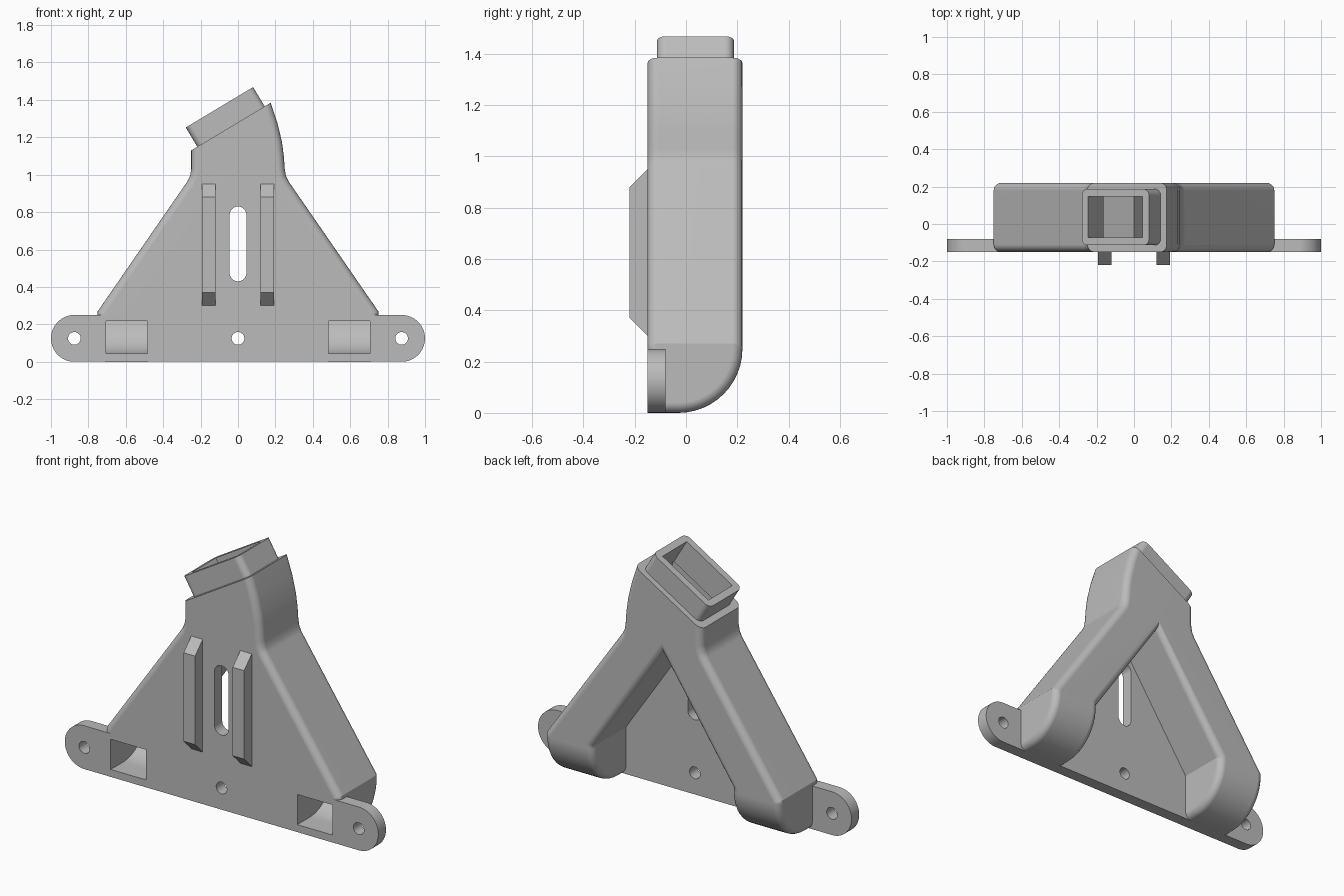
import bpy, bmesh
from math import pi, sin, cos, radians
from mathutils import Matrix, Vector

if "Cube" in bpy.data.objects:
    bpy.data.objects.remove(bpy.data.objects["Cube"])

grey = bpy.data.materials.new("plain_grey")
grey.use_nodes = True
grey.diffuse_color = (0.5, 0.5, 0.5, 1)
grey.node_tree.nodes["Principled BSDF"].inputs["Base Color"].default_value = (0.5, 0.5, 0.5, 1)

FRONT, BACK = -0.15, 0.22


def finish(bm, name):
    bmesh.ops.recalc_face_normals(bm, faces=bm.faces)
    mesh = bpy.data.meshes.new(name)
    bm.to_mesh(mesh)
    bm.free()
    mesh.materials.append(grey)
    ob = bpy.data.objects.new(name, mesh)
    bpy.context.collection.objects.link(ob)
    return ob


def extrude(points, depth):
    """Closed outline of 3D points swept along a vector."""
    bm = bmesh.new()
    face = bm.faces.new([bm.verts.new(p) for p in points])
    geom = bmesh.ops.extrude_face_region(bm, geom=[face], use_keep_orig=True)["geom"]
    verts = [g for g in geom if isinstance(g, bmesh.types.BMVert)]
    bmesh.ops.translate(bm, verts=verts, vec=depth)
    bmesh.ops.recalc_face_normals(bm, faces=bm.faces)
    return bm


def prism(points, y0, y1):
    return extrude([(x, y0, z) for x, z in points], (0, y1 - y0, 0))


def stadium(cx, cz, hx, hz, r, n=32):
    """Circle stretched by hx or hz; gives a hole, slot or strip."""
    pts = []
    for i in range(n):
        a = 2 * pi * (i + 0.5) / n
        c, s = cos(a), sin(a)
        pts.append((cx + r * c + (hx if c > 0 else -hx), cz + r * s + (hz if s > 0 else -hz)))
    return pts


def round_heel(bm, radius):
    """Large round where the back of each leg turns under."""
    low = min(v.co.z for v in bm.verts)
    back = max(v.co.y for v in bm.verts)
    edges = [e for e in bm.edges
             if all(abs(v.co.z - low) < 1e-4 and abs(v.co.y - back) < 1e-4 for v in e.verts)]
    bmesh.ops.bevel(bm, geom=edges, offset=radius, offset_type='OFFSET', segments=12,
                    profile=0.5, affect='EDGES', clamp_overlap=False)
    bm.normal_update()


def is_side(face):
    n = face.normal
    return abs(n.y) < 0.01 and -0.9 < n.z < 0.8


def is_mouth(face):
    return abs(face.normal.y) < 0.01 and face.normal.z > 0.8


def boolean(ob, bm, operation):
    tool = finish(bm, "tool")
    tool.hide_render = True
    mod = ob.modifiers.new("cut", 'BOOLEAN')
    mod.operation, mod.solver, mod.object = operation, 'EXACT', tool
    bpy.context.view_layer.objects.active = ob
    bpy.ops.object.modifier_apply(modifier=mod.name)
    bpy.data.objects.remove(tool)


def smooth(ob):
    bpy.ops.object.select_all(action='DESELECT')
    ob.select_set(True)
    bpy.context.view_layer.objects.active = ob
    bpy.ops.object.shade_smooth_by_angle(angle=radians(30))
    mod = ob.modifiers.new("even_shading", 'WEIGHTED_NORMAL')
    mod.keep_sharp = True


def mouth_box(length, width, low, high, radius=0):
    """Box aligned with the tilted mouth of the duct."""
    bm = bmesh.new()
    bmesh.ops.create_cube(bm, size=1)
    bmesh.ops.scale(bm, verts=bm.verts, vec=(length, width, high - low))
    bmesh.ops.translate(bm, verts=bm.verts, vec=(0, 0, (low + high) / 2))
    if radius:
        edges = [e for e in bm.edges if abs(e.verts[0].co.z - e.verts[1].co.z) > 0.01]
        bmesh.ops.bevel(bm, geom=edges, offset=radius, offset_type='OFFSET', segments=6,
                        profile=0.5, affect='EDGES')
    tilt = Matrix.Translation(Vector((-0.0375, 0.037, 1.2575))) @ Matrix.Rotation(radians(-31), 4, 'Y')
    bmesh.ops.transform(bm, matrix=tilt, verts=bm.verts)
    return bm


# Forked duct shell with rounded edges
shell = [(0.75, 0), (0.75, 0.27), (0.27, 0.965), (0.256, 0.995), (0.25, 1.03), (0.245, 1.1),
         (0.234, 1.18), (0.21, 1.28), (0.175, 1.385), (-0.25, 1.13), (-0.25, 1.03),
         (-0.256, 0.995), (-0.27, 0.965), (-0.75, 0.27), (-0.75, 0), (-0.44, 0),
         (-0.44, 0.27), (0, 0.92), (0.44, 0.27), (0.44, 0)]
bm = prism(shell, FRONT, BACK)
round_heel(bm, 0.25)
rim = [e for e in bm.edges
       if len(e.link_faces) == 2
       and is_side(e.link_faces[0]) != is_side(e.link_faces[1])
       and not any(is_mouth(f) for f in e.link_faces)]
bmesh.ops.bevel(bm, geom=rim, offset=0.04, offset_type='OFFSET', segments=5,
                profile=0.5, affect='EDGES', clamp_overlap=False)
body = finish(bm, "forked_duct_and_plate")

# Mounting strip and web between the legs
boolean(body, prism(stadium(0, 0.125, 0.875, 0, 0.125, 48), FRONT, -0.08), 'UNION')
boolean(body, prism([(-0.6, 0.1), (0.6, 0.1), (0, 1.05)], FRONT, -0.08), 'UNION')

# Hollow inside of the duct
cavity = [(0.71, 0.04), (0.71, 0.27), (0.235, 0.96), (0.21, 1.03), (0.2, 1.13), (0.15, 1.324),
          (-0.21, 1.107), (-0.21, 1.03), (-0.235, 0.96), (-0.71, 0.27), (-0.71, 0.04),
          (-0.48, 0.04), (-0.48, 0.28), (0, 0.99), (0.48, 0.28), (0.48, 0.04)]
bm = prism(cavity, -0.11, 0.18)
round_heel(bm, 0.21)
boolean(body, bm, 'DIFFERENCE')
boolean(body, mouth_box(0.34, 0.22, -0.1, 0.3), 'DIFFERENCE')

# Outlet windows, bolt holes and centre slot
for side in (-1, 1):
    window = [(side * x, z) for x, z in
              ((0.483, 0.043), (0.707, 0.043), (0.707, 0.217), (0.483, 0.217))]
    boolean(body, prism(window, -0.3, -0.06), 'DIFFERENCE')
for x in (-0.875, 0, 0.875):
    boolean(body, prism(stadium(x, 0.125, 0, 0, 0.034, 24), -0.3, 0), 'DIFFERENCE')
boolean(body, prism(stadium(0, 0.63, 0, 0.155, 0.045), -0.3, 0), 'DIFFERENCE')
smooth(body)

# Tilted inlet collar
collar = finish(mouth_box(0.42, 0.3, -0.03, 0.12, 0.035), "inlet_collar")
boolean(collar, mouth_box(0.34, 0.22, -0.1, 0.3), 'DIFFERENCE')
smooth(collar)

# Front rails with sloped ends
rail = [(-0.14, 0.3), (FRONT, 0.3), (-0.22, 0.37), (-0.22, 0.88), (FRONT, 0.95), (-0.14, 0.95)]
for name, x in (("right_rail", -0.193), ("left_rail", 0.12)):
    finish(extrude([(x, y, z) for y, z in rail], (0.073, 0, 0)), name)
